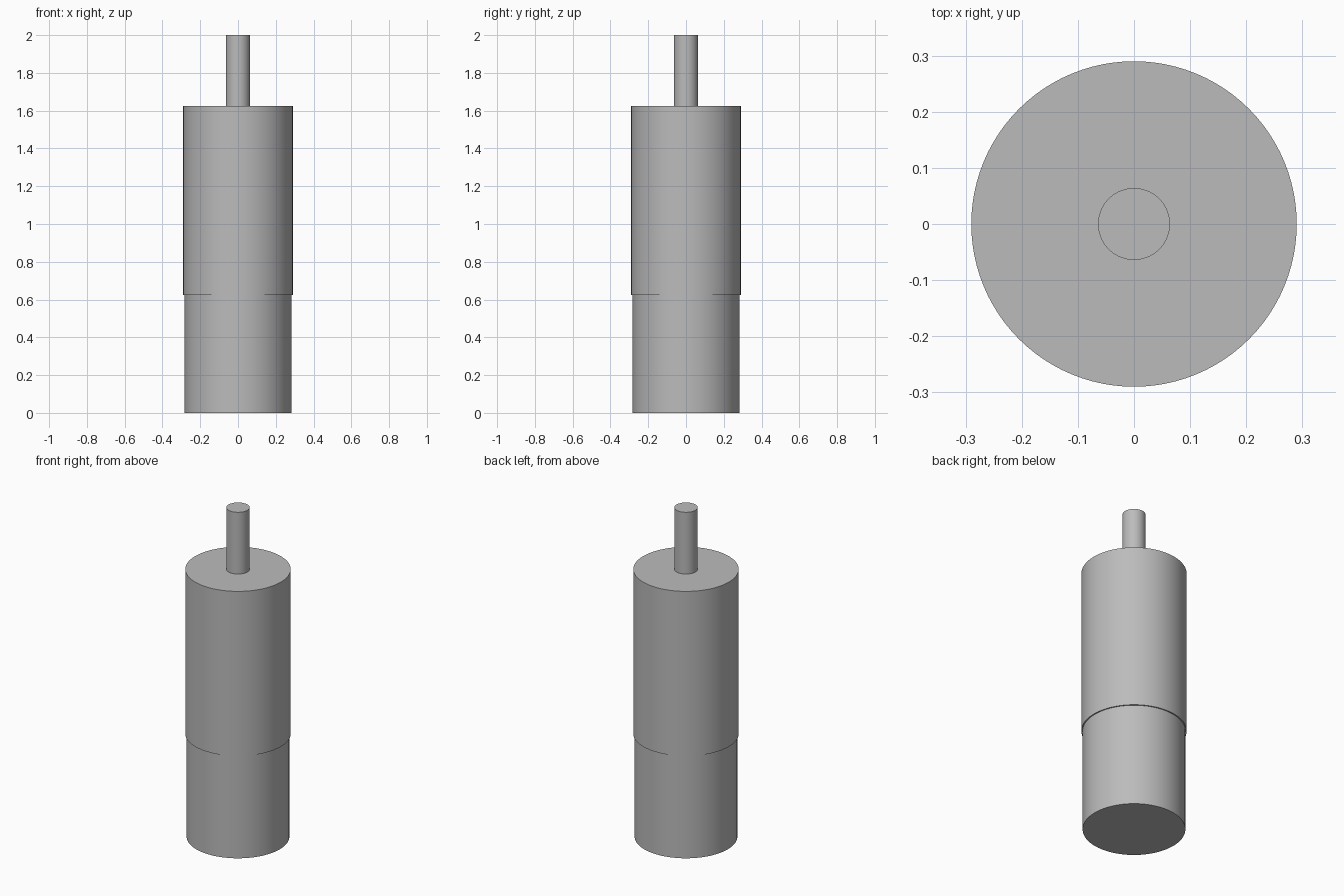
import bpy
import bmesh
from mathutils import Matrix

cube = bpy.data.objects.get("Cube")
if cube:
    bpy.data.objects.remove(cube, do_unlink=True)

# Single grey metal colour
metal = bpy.data.materials.new("grey metal")
metal.use_nodes = True
GREY = (0.5, 0.5, 0.5, 1)
metal.diffuse_color = GREY
metal.node_tree.nodes["Principled BSDF"].inputs["Base Color"].default_value = GREY


def turned_part(name, profile, sides=96):
    """Revolve a (radius, height) profile around z, closed on the axis."""
    bm = bmesh.new()
    verts = [bm.verts.new((r, 0, z)) for r, z in profile]
    edges = [bm.edges.new(pair) for pair in zip(verts, verts[1:])]
    bmesh.ops.spin(bm, geom=verts + edges, axis=(0, 0, 1), cent=(0, 0, 0),
                   angle=6.283185307, steps=sides, use_duplicate=False)
    bmesh.ops.remove_doubles(bm, verts=bm.verts, dist=1e-5)
    bmesh.ops.recalc_face_normals(bm, faces=bm.faces)
    mesh = bpy.data.meshes.new(name)
    bm.to_mesh(mesh)
    bm.free()
    mesh.materials.append(metal)
    obj = bpy.data.objects.new(name, mesh)
    bpy.context.collection.objects.link(obj)
    bpy.ops.object.select_all(action="DESELECT")
    obj.select_set(True)
    bpy.context.view_layer.objects.active = obj
    bpy.ops.object.shade_smooth_by_angle()
    return obj


# Stepped body: narrower base under a slightly wider sleeve, thin shaft on top
BASE_R, SLEEVE_R, SHAFT_R = 0.283, 0.29, 0.064
STEP_Z, SHOULDER_Z, TOP_Z = 0.625, 1.625, 2.0
turned_part("stepped_body_with_shaft", [
    (0, 0), (BASE_R, 0), (BASE_R, STEP_Z),
    (SLEEVE_R, STEP_Z), (SLEEVE_R, SHOULDER_Z),
    (SHAFT_R, SHOULDER_Z), (SHAFT_R, TOP_Z), (0, TOP_Z),
])
